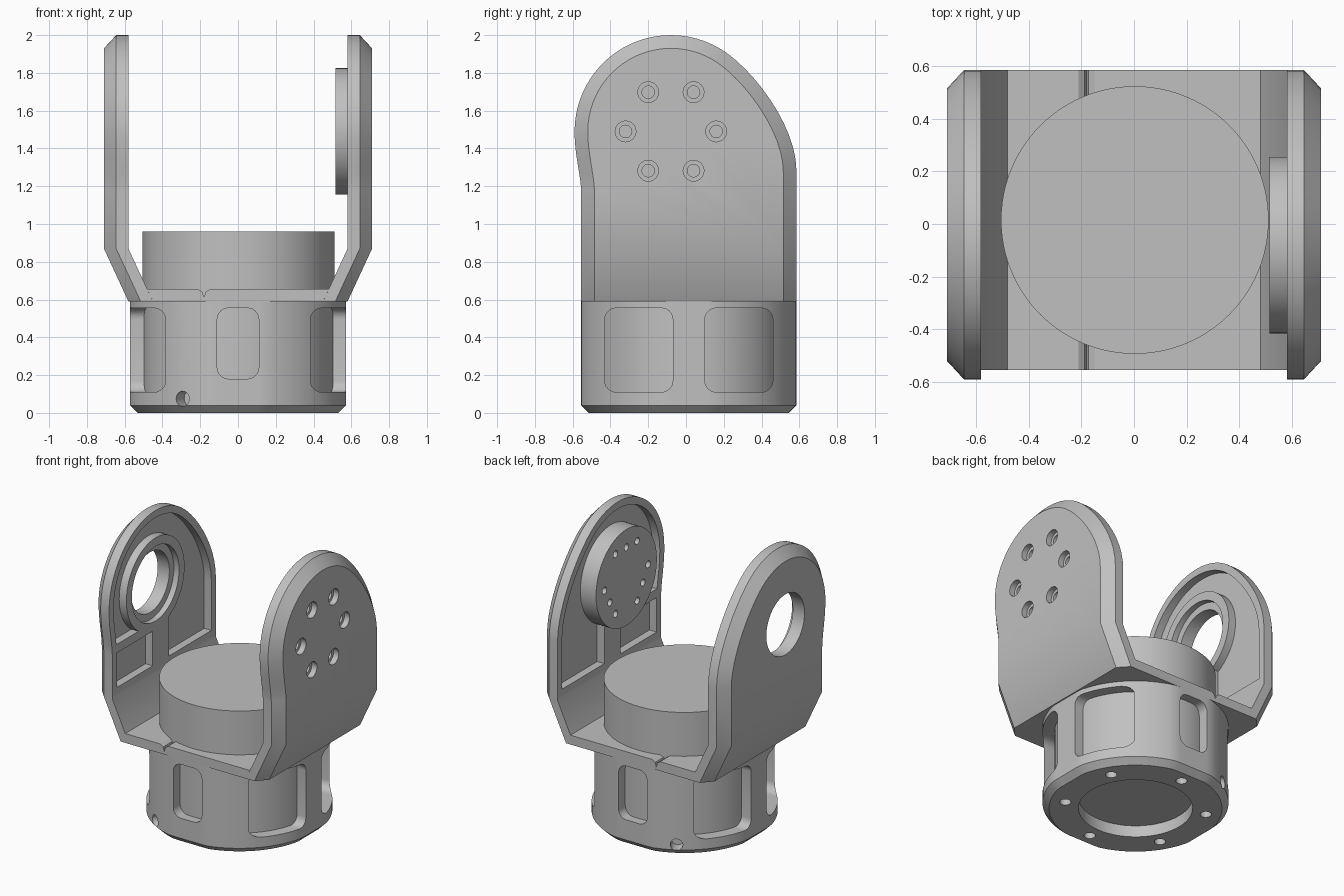
import bpy, bmesh, math
from mathutils import Vector, Matrix
from mathutils.geometry import interpolate_bezier

cube = bpy.data.objects.get("Cube")
if cube:
    bpy.data.objects.remove(cube, do_unlink=True)

grey = bpy.data.materials.new("satin grey")
grey.use_nodes = True
colour = (0.53, 0.53, 0.53, 1)
grey.diffuse_color = colour
grey.node_tree.nodes["Principled BSDF"].inputs["Base Color"].default_value = colour

AXIS_Y, AXIS_Z = 0.015, 1.49     # body centre in y, pivot height
PIVOT_Y = -0.08


def add_object(name, bm):
    bmesh.ops.recalc_face_normals(bm, faces=bm.faces)
    mesh = bpy.data.meshes.new(name)
    bm.to_mesh(mesh)
    bm.free()
    obj = bpy.data.objects.new(name, mesh)
    bpy.context.collection.objects.link(obj)
    return obj


def loft(name, loops):
    """Skin a stack of equal-length closed loops and cap both ends."""
    bm = bmesh.new()
    rows = [[bm.verts.new(p) for p in loop] for loop in loops]
    for a, b in zip(rows, rows[1:]):
        for i in range(len(a)):
            j = (i + 1) % len(a)
            bm.faces.new((a[i], a[j], b[j], b[i]))
    bm.faces.new(rows[0])
    bm.faces.new(rows[-1])
    return add_object(name, bm)


def cylinder(name, start, end, radius, segments=64):
    start, end = Vector(start), Vector(end)
    axis = end - start
    place = Matrix.Translation((start + end) / 2) @ axis.to_track_quat('Z', 'Y').to_matrix().to_4x4()
    bm = bmesh.new()
    bmesh.ops.create_cone(bm, cap_ends=True, segments=segments, radius1=radius,
                          radius2=radius, depth=axis.length, matrix=place)
    return add_object(name, bm)


def pivot_cylinder(name, x0, x1, radius, dy=0, dz=0, segments=64):
    y, z = PIVOT_Y + dy, AXIS_Z + dz
    return cylinder(name, (x0, y, z), (x1, y, z), radius, segments)


def in_x(x, points):
    return [(x, y, z) for y, z in points]


def cut(obj, *tools):
    """Subtract the tools from obj and discard them."""
    bpy.context.view_layer.objects.active = obj
    for tool in tools:
        mod = obj.modifiers.new("cut", 'BOOLEAN')
        mod.operation, mod.solver, mod.object = 'DIFFERENCE', 'EXACT', tool
        tool.hide_render = True
        bpy.ops.object.modifier_apply(modifier=mod.name)
        bpy.data.objects.remove(tool, do_unlink=True)


def rounded_rect(u0, u1, v0, v1, r=0.06, steps=6):
    corners = [(u1 - r, v1 - r), (u0 + r, v1 - r), (u0 + r, v0 + r), (u1 - r, v0 + r)]
    pts = []
    for k, (u, v) in enumerate(corners):
        for s in range(steps + 1):
            a = (k + s / steps) * math.pi / 2
            pts.append((u + r * math.cos(a), v + r * math.sin(a)))
    return pts


def inset(points, d, floor):
    """Offset a clockwise outline inwards, keeping its two ends at floor height."""
    result = []
    n = len(points)
    for i in range(n):
        p, a, b = (Vector(points[k % n]) for k in (i, i - 1, i + 1))
        if i == 0:
            a = p - Vector((0, 1))
        if i == n - 1:
            b = p - Vector((0, 1))
        t1, t2 = (p - a).normalized(), (b - p).normalized()
        n1, n2 = Vector((t1.y, -t1.x)), Vector((t2.y, -t2.x))
        q = p + (n1 + n2) * d / (1 + n1.dot(n2))
        result.append((q.x, floor if i in (0, n - 1) else q.y))
    return result


def bezier(*pts):
    vs = [Vector((y, z, 0)) for y, z in pts]
    return [(v.x, v.y) for v in interpolate_bezier(*vs, 12)]


# Side outline of an arm: neck, round head, sloping back edge
outline = [(-0.555, 0.59)]
outline += bezier((-0.555, 1.18), (-0.56, 1.27), (-0.59, 1.37), (-0.59, AXIS_Z))[:-1]
for deg in range(180, 55, -5):
    a = math.radians(deg)
    outline.append((PIVOT_Y + 0.51 * math.cos(a), AXIS_Z + 0.51 * math.sin(a)))
outline += bezier((0.2125, 1.908), (0.39, 1.78), (0.585, 1.5), (0.585, 1.28))
outline.append((0.585, 0.59))


def make_arm(name, side):
    arm = loft(name, [in_x(0.58, outline), in_x(0.645, outline),
                      in_x(0.71, inset(outline, 0.07, 0.59))])
    # Inner recess, leaving a ring boss, a central rib and a short web
    pocket = inset(outline, 0.05, 0.93)
    recess = loft("recess", [in_x(0.5, pocket), in_x(0.635, pocket)])
    cut(recess, pivot_cylinder("boss", 0.4, 0.8, 0.32),
        loft("rib", [in_x(x, rounded_rect(-0.11, 0.07, 0.8, 1.3)) for x in (0.4, 0.8)]),
        loft("web", [in_x(x, rounded_rect(-0.7, -0.1, 1.17, 1.23, 0.01)) for x in (0.4, 0.8)]))
    cut(arm, recess)
    if side < 0:
        # Stepped bearing opening
        cut(arm, pivot_cylinder("seat", 0.5, 0.62, 0.26), pivot_cylinder("bore", 0.5, 0.8, 0.21))
    else:
        # Six counterbored screw holes
        for k in range(6):
            a = k * math.pi / 3
            dy, dz = 0.24 * math.cos(a), 0.24 * math.sin(a)
            cut(arm, pivot_cylinder("counterbore", 0.67, 0.8, 0.055, dy, dz, 24),
                pivot_cylinder("screw_hole", 0.6, 0.8, 0.033, dy, dz, 24))
    # Bend the foot inwards, then place on its side
    bm = bmesh.new()
    bm.from_mesh(arm.data)
    bmesh.ops.bisect_plane(bm, geom=bm.verts[:] + bm.edges[:] + bm.faces[:],
                           plane_co=(0, 0, 0.87), plane_no=(0, 0, 1))
    for v in bm.verts:
        if v.co.z < 0.87:
            v.co.x -= (0.87 - v.co.z) * 0.13 / 0.28
        v.co.x *= side
    bmesh.ops.recalc_face_normals(bm, faces=bm.faces)
    bm.to_mesh(arm.data)
    bm.free()


make_arm("left_arm", 1)
make_arm("right_arm", -1)

# Bracket floor with a narrow groove
floor_profile = [(-0.45, 0.59), (0.45, 0.59), (0.48, 0.655), (-0.15, 0.655),
                 (-0.172, 0.64), (-0.18, 0.61), (-0.188, 0.64), (-0.21, 0.655), (-0.48, 0.655)]
loft("bracket_floor", [[(x, y, z) for x, z in floor_profile] for y in (-0.555, 0.585)])

# Output disc with screw holes
disc = pivot_cylinder("output_disc", 0.515, 0.64, 0.335)
spots = [(0.24, k * 60) for k in range(6)] + [(0.21, a) for a in (90, 210, 330)]
for r, deg in spots:
    a = math.radians(deg)
    cut(disc, pivot_cylinder("disc_hole", 0.4, 0.55, 0.024, r * math.cos(a), r * math.sin(a), 20))

# Motor drum inside the base
cylinder("motor_drum", (0.003, AXIS_Y, 0.09), (0.003, AXIS_Y, 0.96), 0.508, 96)

# Base housing: cylinder with four flats and a chamfered foot
section = []
for k in range(96):
    a = k * math.tau / 96
    section.append((max(-0.572, min(0.572, 0.587 * math.cos(a))),
                    max(-0.57, min(0.57, 0.587 * math.sin(a)))))
base = loft("base_housing", [[(x * s, y * s + AXIS_Y, z) for x, y in section]
                             for s, z in ((0.93, 0), (1, 0.04), (1, 0.59))])
for side in (-1, 1):
    # Wide side windows and a narrow front or back window
    for y0 in (-0.43, 0.10):
        shape = rounded_rect(y0, y0 + 0.36, 0.11, 0.555)
        cut(base, loft("window", [in_x(x * side, shape) for x in (0.2, 0.8)]))
    shape = rounded_rect(-0.11, 0.11, 0.18, 0.555)
    cut(base, loft("window", [[(x, y * side, z) for x, z in shape] for y in (0.3, 0.8)]))
    # Cable hole
    a = math.radians(180 + 60 * side)
    d = Vector((math.cos(a), math.sin(a), 0))
    c = Vector((0, AXIS_Y, 0.075))
    cut(base, cylinder("cable_hole", c + d * 0.5, c + d * 0.8, 0.04, 24))

# Underside opening and mounting holes
cut(base, cylinder("opening", (0, AXIS_Y, -0.1), (0, AXIS_Y, 0.08), 0.36))
for k in range(6):
    a = math.radians(30 + 60 * k)
    x, y = 0.45 * math.cos(a), AXIS_Y + 0.45 * math.sin(a)
    cut(base, cylinder("mount_hole", (x, y, -0.1), (x, y, 0.08), 0.036, 24))

# Finish: one colour, smooth curves with crisp edges
for obj in bpy.context.collection.objects:
    if obj.type == 'MESH':
        obj.data.materials.clear()
        obj.data.materials.append(grey)
        bpy.ops.object.select_all(action='DESELECT')
        obj.select_set(True)
        bpy.context.view_layer.objects.active = obj
        bpy.ops.object.shade_smooth_by_angle(angle=math.radians(25))
